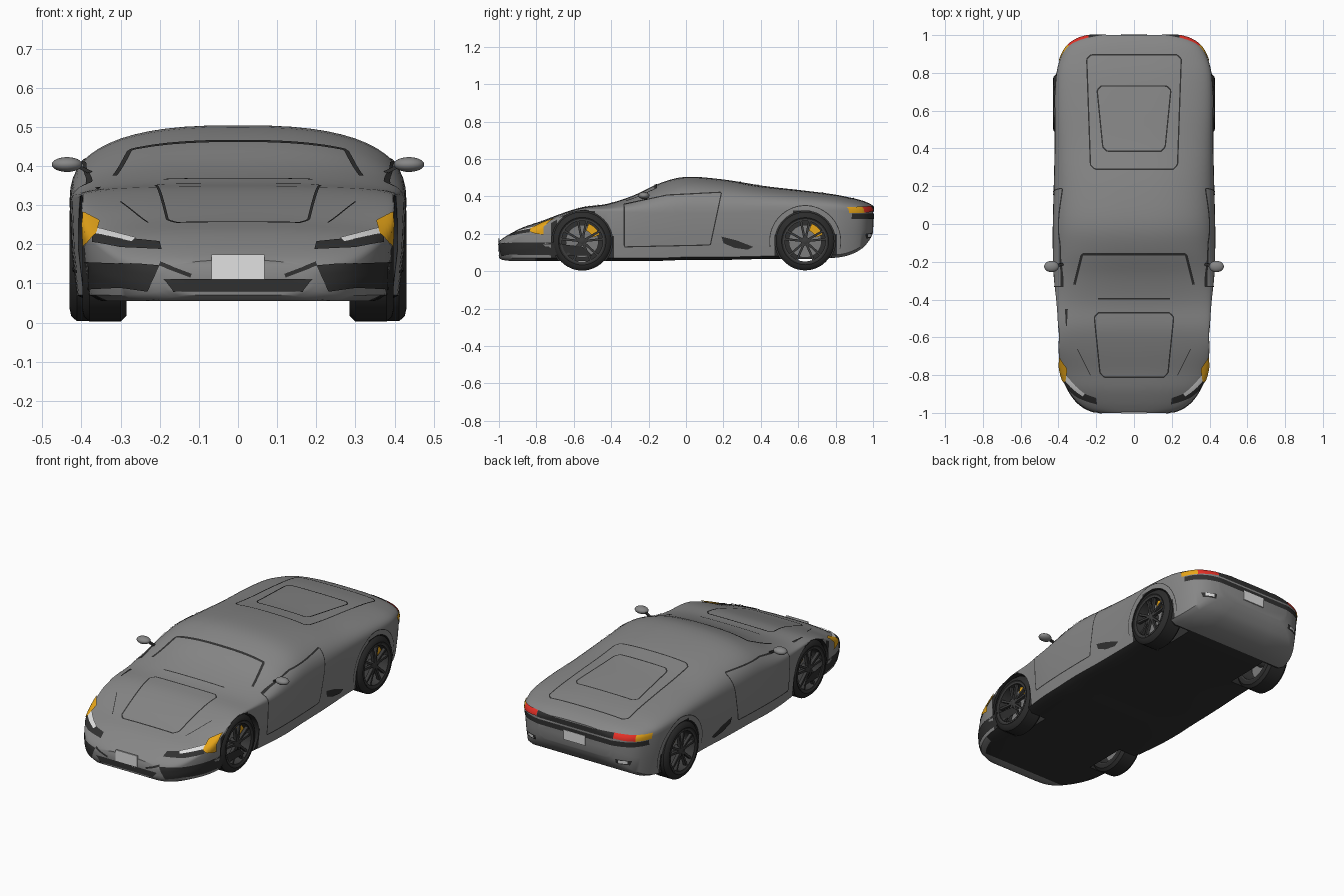
import bpy, bmesh, math
from mathutils import Vector
from mathutils.bvhtree import BVHTree

if "Cube" in bpy.data.objects:
    bpy.data.objects.remove(bpy.data.objects["Cube"], do_unlink=True)


def material(name, r, g, b):
    m = bpy.data.materials.new(name)
    m.use_nodes = True
    m.diffuse_color = (r, g, b, 1)
    m.node_tree.nodes["Principled BSDF"].inputs["Base Color"].default_value = (r, g, b, 1)
    return m


PAINT = material("grey paint", .24, .24, .24)
BLACK = material("black trim", .03, .03, .03)
RUBBER = material("tyre rubber", .025, .025, .025)
RIM = material("dark alloy", .045, .045, .045)
METAL = material("brake metal", .2, .2, .2)
WHITE = material("white", .75, .75, .75)
AMBER = material("amber", .8, .38, .01)
RED = material("red", .8, .03, .02)


def make(name, bm, *mats, angle=40):
    mesh = bpy.data.meshes.new(name)
    bm.to_mesh(mesh)
    bm.free()
    ob = bpy.data.objects.new(name, mesh)
    bpy.context.collection.objects.link(ob)
    for m in mats:
        mesh.materials.append(m)
    smooth(ob, angle)
    return ob


def smooth(ob, angle):
    bpy.ops.object.select_all(action='DESELECT')
    ob.select_set(True)
    bpy.context.view_layer.objects.active = ob
    bpy.ops.object.shade_smooth_by_angle(angle=math.radians(angle))


def skin(bm, rings, close_ring=True, close_ends=False):
    rows = [[bm.verts.new(p) for p in ring] for ring in rings]
    n = len(rows[0])
    pairs = list(zip(rows, rows[1:])) + ([(rows[-1], rows[0])] if close_ends else [])
    for a, b in pairs:
        for i in range(n if close_ring else n - 1):
            j = (i + 1) % n
            bm.faces.new((a[i], a[j], b[j], b[i]))
    return rows


# Body: stations of y, half width, underside, belt height, top height, squareness
STATIONS = [
    (-1, .19, .07, .12, .16, 2.5), (-.98, .25, .06, .135, .175, 2.5),
    (-.94, .305, .055, .155, .2, 2.5), (-.87, .355, .055, .19, .235, 2.5),
    (-.78, .388, .055, .225, .265, 2.6), (-.66, .4, .055, .29, .31, 3),
    (-.55, .402, .055, .32, .343, 3), (-.42, .41, .055, .32, .36, 2.6),
    (-.28, .425, .055, .315, .405, 2.5), (-.14, .43, .055, .31, .47, 2.5),
    (0, .43, .06, .31, .504, 2.6), (.2, .425, .06, .31, .49, 2.6),
    (.42, .42, .065, .32, .455, 2.7), (.62, .42, .065, .325, .432, 2.8),
    (.78, .413, .07, .325, .412, 2.8), (.87, .392, .085, .32, .395, 2.8),
    (.94, .355, .12, .315, .378, 2.8), (.98, .3, .165, .305, .362, 2.8),
    (1, .235, .205, .3, .35, 2.8)]


def catmull(a, b, c, d, t):
    return tuple(q + .5 * t * (r - p + t * (2 * p - 5 * q + 4 * r - s + t * (3 * (q - r) + s - p)))
                 for p, q, r, s in zip(a, b, c, d))


def section(y, w, low, belt, top, n):
    half = [(w * .45, low), (w - .05, low), (w - .018, low + .015),
            (w - .005, low + (belt - low) * .5)]
    for k in range(14):
        a = math.pi / 2 * k / 14
        half.append((w * math.cos(a) ** (2 / n), belt + (top - belt) * math.sin(a) ** (2 / n)))
    right = [Vector((x, y, z)) for x, z in half]
    left = [Vector((-x, y, z)) for x, z in reversed(half)]
    return right + [Vector((0, y, top))] + left + [Vector((0, y, low))]


padded = [STATIONS[0]] + STATIONS + [STATIONS[-1]]
rings = [section(*catmull(*padded[i:i + 4], t / 4))
         for i in range(len(STATIONS) - 1) for t in range(4)]
rings.append(section(*STATIONS[-1]))
bm = bmesh.new()
rows = skin(bm, rings)
bm.faces.new(rows[0])
bm.faces.new(rows[-1])
bmesh.ops.recalc_face_normals(bm, faces=bm.faces)
SURFACE = BVHTree.FromBMesh(bm)
body = make("body", bm, PAINT, BLACK)


# Wheels: axle y, centre z, tyre radius, inner x, outer x
AXLES = {"front": (-.555, .16, .157, .285, .398), "rear": (.637, .16, .156, .31, .43)}


def lathe(name, profile, centre, side, mat, start=0, sweep=360, steps=48):
    bm = bmesh.new()
    full = sweep == 360
    rings = []
    for k in range(steps if full else steps + 1):
        a = math.radians(start + sweep * k / steps)
        rings.append([(side * x, centre[0] + r * math.cos(a), centre[1] + r * math.sin(a))
                      for x, r in profile])
    rows = skin(bm, rings, close_ends=full)
    if not full:
        bm.faces.new(rows[0])
        bm.faces.new(rows[-1])
    bmesh.ops.remove_doubles(bm, verts=bm.verts, dist=1e-5)
    bmesh.ops.recalc_face_normals(bm, faces=bm.faces)
    return make(name, bm, mat)


def block(name, corners, depth, mat):
    bm = bmesh.new()
    rows = skin(bm, [corners, [Vector(c) + Vector(depth) for c in corners]])
    for r in rows:
        bm.faces.new(r)
    bmesh.ops.recalc_face_normals(bm, faces=bm.faces)
    return make(name, bm, mat)


for end, (y, z, r, x0, x1) in AXLES.items():
    for side, label in ((1, "left"), (-1, "right")):
        tag = f"{end}_{label}"
        c = (y, z)
        # Wheel well
        cutter = lathe("well_cutter", [(.26, 0), (.26, r + .006), (.6, r + .006), (.6, 0)], c, side, BLACK)
        cutter.hide_render = True
        mod = body.modifiers.new("well", 'BOOLEAN')
        mod.operation, mod.solver, mod.object = 'DIFFERENCE', 'EXACT', cutter
        bpy.context.view_layer.objects.active = body
        bpy.ops.object.modifier_apply(modifier=mod.name)
        bpy.data.objects.remove(cutter, do_unlink=True)
        # Tyre, rim and brake
        lathe(tag + "_tyre", [(x0, r - .04), (x0, r - .015), (x0 + .015, r), (x1 - .018, r),
                              (x1 - .004, r - .012), (x1, r - .03), (x1 - .006, r - .04)], c, side, RUBBER)
        lathe(tag + "_rim", [(x0, r - .046), (x0, r - .038), (x1 - .004, r - .038),
                             (x1 - .004, r - .048)], c, side, RIM)
        lathe(tag + "_hub", [(x0, 0), (x0, .024), (x1 - .015, .024), (x1 - .01, .015), (x1 - .01, 0)],
              c, side, RIM, steps=20)
        xd = x1 - .06
        lathe(tag + "_brake_disc", [(xd, 0), (xd, .088), (xd + .012, .088), (xd + .012, 0)], c, side, METAL)
        lathe(tag + "_caliper", [(xd - .005, .06), (xd - .005, .1), (xd + .026, .1), (xd + .026, .06)],
              c, side, AMBER, 20, 50, 8)
        for k in range(10):
            a = math.radians(90 + 72 * (k // 2) + (12 if k % 2 else -12))
            d = Vector((0, math.cos(a), math.sin(a)))
            p = Vector((0, -d.z, d.y))
            o = Vector((side * (x1 - .028), y, z))
            block(f"{tag}_spoke", [o + d * .015 - p * .006, o + d * .015 + p * .006,
                                   o + d * .116 + p * .006, o + d * .116 - p * .006],
                  (side * .018, 0, 0), RIM)

# Dark floor and wheel wells
for f in body.data.polygons:
    c = f.center
    in_well = any(math.hypot(c.y - y, c.z - z) < r + .008 and abs(c.x) > .2
                  for y, z, r, _, _ in AXLES.values())
    if in_well or (f.normal.z < -.9 and -.92 < c.y < .78):
        f.material_index = 1
smooth(body, 40)


# Trim plates laid on the body along a direction
VIEWS = {"top": lambda u, v: ((u, v, 2), (0, 0, -1)), "front": lambda u, v: ((u, -3, v), (0, 1, 0)),
         "back": lambda u, v: ((u, 3, v), (0, -1, 0)), "left": lambda u, v: ((3, u, v), (-1, 0, 0)),
         "right": lambda u, v: ((-3, u, v), (1, 0, 0))}


def project(view, p, lift):
    o, d = (Vector(q) for q in VIEWS[view](*p))
    hit, normal, _, _ = SURFACE.ray_cast(o, d)
    if hit is None:
        hit, normal, _, _ = SURFACE.find_nearest(o + d * 2.2)
    return hit + normal * lift


def resample(pts, n):
    pts = [Vector(p) for p in pts]
    cuts = [0]
    for a, b in zip(pts, pts[1:]):
        cuts.append(cuts[-1] + (b - a).length)
    out = []
    for k in range(n + 1):
        s = cuts[-1] * k / n
        i = max(j for j in range(len(pts) - 1) if cuts[j] <= s + 1e-9)
        out.append(pts[i].lerp(pts[i + 1], (s - cuts[i]) / (cuts[i + 1] - cuts[i])))
    return out


def sheet(name, view, rows, mat, lift):
    bm = bmesh.new()
    skin(bm, [[project(view, p, lift) for p in row] for row in rows], close_ring=False)
    bm.normal_update()
    away = -Vector(VIEWS[view](0, 0)[1])
    if sum(f.normal.dot(away) for f in bm.faces) < 0:
        bmesh.ops.reverse_faces(bm, faces=bm.faces)
    make(name, bm, mat)


def patch(name, view, top, bottom, mat, lift=.004, n=16, m=6):
    a, b = resample(top, n), resample(bottom, n)
    sheet(name, view, [[p.lerp(q, k / m) for p, q in zip(a, b)] for k in range(m + 1)], mat, lift)


def line(name, view, pts, width=.007, mat=BLACK):
    length = sum((Vector(b) - Vector(a)).length for a, b in zip(pts, pts[1:]))
    p = resample(pts, max(4, int(length / .012)))
    loop = (p[0] - p[-1]).length < 1e-6
    rows = [[], []]
    for i, q in enumerate(p):
        before = p[i - 1] if i else (p[-2] if loop else q)
        after = p[i + 1] if i + 1 < len(p) else (p[1] if loop else q)
        t = (after - before).normalized()
        side = Vector((-t.y, t.x)) * width / 2
        rows[0].append(q + side)
        rows[1].append(q - side)
    sheet(name, view, rows, mat, .003)


def panel(name, w0, y0, w1, y1, width=.007):
    c = .022
    half = [(w0 - c, y0), (w0, y0 + c), (w1, y1 - c), (w1 - c, y1)]
    ring = half + [(-x, y) for x, y in reversed(half)]
    line(name, "top", ring + ring[:1], width)


panel("hood_seam", .18, -.81, .21, -.47)
panel("engine_cover_seam", .23, .29, .25, .895)
panel("engine_window_seam", .165, .385, .195, .73)
line("windscreen_edge", "top", [(-.315, -.32), (-.275, -.16), (.275, -.16), (.315, -.32)], .013)
line("hood_base_seam", "top", [(-.19, -.395), (.19, -.395)], .006)
patch("cowl_vent", "top", [(-.365, -.45), (-.36, -.54)], [(-.35, -.45), (-.355, -.54)], BLACK)
patch("lower_grille", "front", [(-.19, .112), (.19, .112)], [(-.165, .08), (.165, .08)], BLACK)
patch("tail_grille", "back", [(-.24, .345), (.24, .345)], [(-.24, .317), (.24, .317)], BLACK)
patch("tail_band", "back", [(-.385, .308), (.385, .308)], [(-.385, .28), (.385, .28)], BLACK, n=40)

for s, label in ((1, "left"), (-1, "right")):
    def both(name, view, top, bottom, mat, lift=.004):
        patch(f"{label}_{name}", view, [(s * x, z) for x, z in top],
              [(s * x, z) for x, z in bottom], mat, lift)
    # Nose
    both("intake", "front", [(.2, .145), (.26, .15), (.392, .155)], [(.23, .08), (.3, .09), (.388, .085)], BLACK)
    both("headlamp", "front", [(.2, .205), (.3, .215), (.37, .24)], [(.195, .185), (.3, .19), (.37, .205)], BLACK)
    both("lamp_strip", "front", [(.26, .212), (.36, .238)], [(.27, .202), (.362, .222)], WHITE, .007)
    both("indicator", "front", [(.352, .255), (.394, .278)], [(.36, .222), (.389, .195)], AMBER, .008)
    line(label + "_bumper_crease", "front", [(s * .2, .15), (s * .12, .12)], .01)
    line(label + "_hood_crease", "top", [(s * .3, -.66), (s * .23, -.8)], .004)
    # Tail
    both("tail_lamp", "back", [(.24, .345), (.345, .342)], [(.24, .32), (.345, .312)], RED, .005)
    both("tail_indicator", "back", [(.345, .342), (.392, .34)], [(.345, .312), (.392, .312)], AMBER, .005)
    both("exhaust_vent", "back", [(.25, .205), (.33, .2)], [(.25, .18), (.32, .175)], BLACK)
    both("exhaust_tip", "back", [(.265, .2), (.31, .2)], [(.265, .185), (.31, .183)], WHITE, .007)
    # Flanks
    line(label + "_door_seam", label, [(-.33, .355), (-.33, .13), (.13, .14), (.19, .42),
                                       (-.1, .405), (-.33, .355)], .006)
    patch(label + "_side_scoop", label, [(.19, .185), (.27, .165), (.36, .13)],
          [(.2, .15), (.26, .125), (.33, .115)], BLACK)
    line(label + "_arch_seam", label, [(.637 + .19 * math.cos(a * .1), .16 + .19 * math.sin(a * .1))
                                       for a in range(-2, 34)], .004)
    # Door mirror
    bm = bmesh.new()
    bmesh.ops.create_uvsphere(bm, u_segments=20, v_segments=12, radius=1)
    for v in bm.verts:
        v.co = Vector((s * .437, -.225, .404)) + Vector((v.co.x * .039, v.co.y * .03, v.co.z * .019))
    make(label + "_mirror", bm, PAINT)
    block(label + "_mirror_stalk", [(s * .35, -.215, .365), (s * .35, -.2, .365),
                                    (s * .42, -.215, .4), (s * .42, -.23, .4)], (0, 0, .01), BLACK)

# Number plates
for name, y, z, h in (("front_plate", -1.004, .106, .068), ("rear_plate", .998, .235, .055)):
    block(name, [(-.068, y, z), (.068, y, z), (.068, y, z + h), (-.068, y, z + h)], (0, .008, 0), WHITE)
